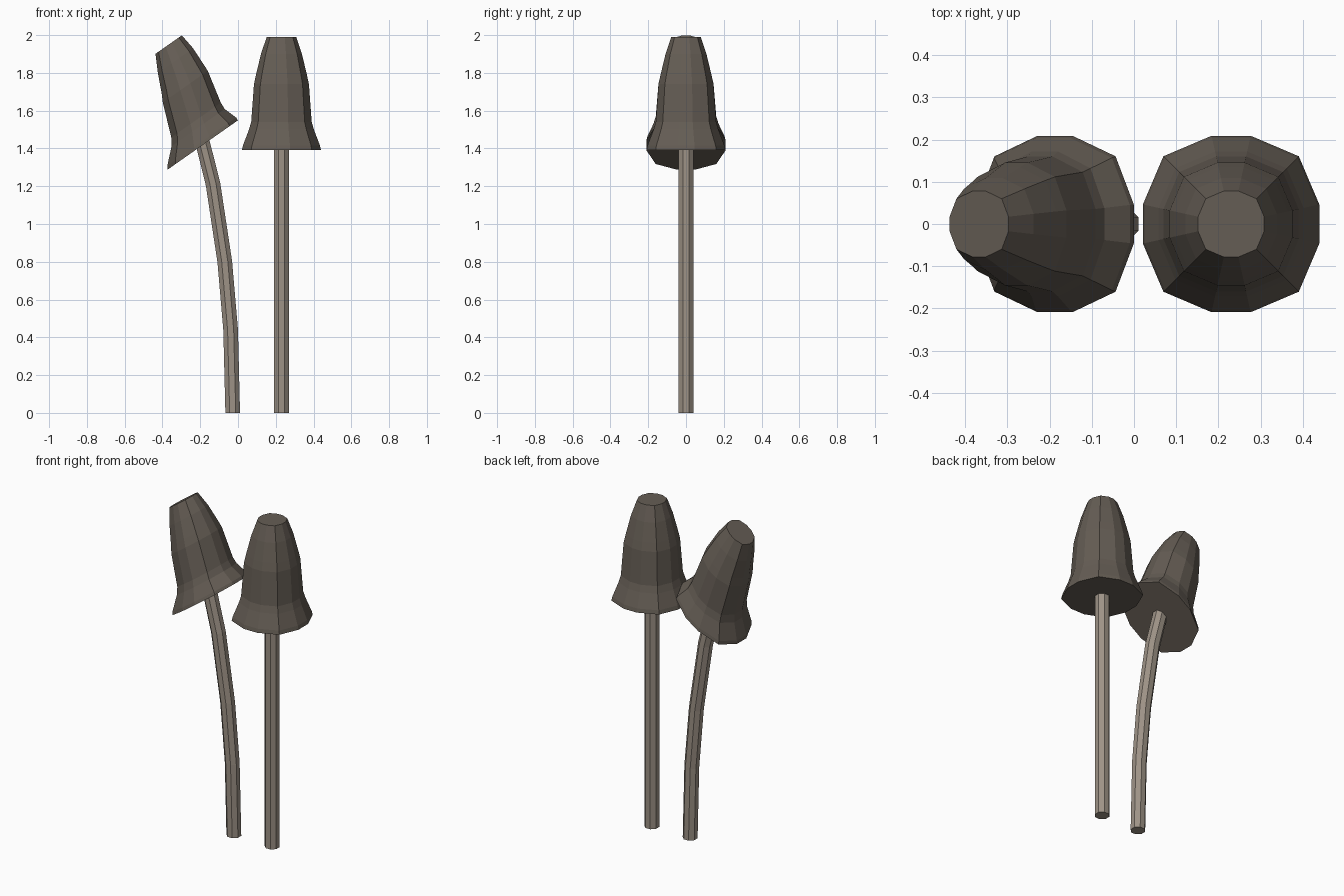
import bpy, bmesh
from math import cos, sin, radians
from mathutils import Vector

if "Cube" in bpy.data.objects:
    bpy.data.objects.remove(bpy.data.objects["Cube"])


def material(name, rgb):
    m = bpy.data.materials.new(name)
    m.diffuse_color = (*rgb, 1)
    m.use_nodes = True
    m.node_tree.nodes["Principled BSDF"].inputs["Base Color"].default_value = m.diffuse_color
    return m


CAP_MAT = material("cap_brown", (0.13, 0.11, 0.09))
STEM_MAT = material("stem_beige", (0.34, 0.29, 0.24))

# Cross-sections as (angle, radius factor): 12-sided cap, 8-sided stem
CAP_SECTION = [(q * 90 + a, f) for q in range(4)
               for a, f in ((12.5, 1.0), (45, 1.06), (77.5, 1.0))]
STEM_SECTION = [(22.5 + 45 * i, 1.0) for i in range(8)]


def loft(name, section, rings, mat):
    """Skin rings given as (x, z, radius, tilt in degrees, stretch along the tilt)."""
    bm = bmesh.new()
    loops = []
    for x, z, r, tilt, stretch in rings:
        t = radians(tilt)
        loop = []
        for a, f in section:
            u = r * f * stretch * cos(radians(a))
            v = r * f * sin(radians(a))
            loop.append(bm.verts.new(Vector((x + u * cos(t), v, z + u * sin(t)))))
        loops.append(loop)
    n = len(section)
    for lo, hi in zip(loops, loops[1:]):
        for i in range(n):
            j = (i + 1) % n
            bm.faces.new((lo[i], lo[j], hi[j], hi[i]))
    bm.faces.new(loops[0][::-1])
    bm.faces.new(loops[-1])
    me = bpy.data.meshes.new(name)
    bm.to_mesh(me)
    bm.free()
    me.materials.append(mat)
    ob = bpy.data.objects.new(name, me)
    bpy.context.collection.objects.link(ob)
    return ob


# Upright mushroom
X = 0.23
CAP_RADII = [0.214, 0.209, 0.176, 0.164, 0.149, 0.138, 0.111, 0.08]
CAP_Z = [1.392, 1.415, 1.50, 1.54, 1.74, 1.79, 1.90, 1.99]
loft("upright_cap", CAP_SECTION,
     [(X, z, r, 0, 1) for z, r in zip(CAP_Z, CAP_RADII)], CAP_MAT)
loft("upright_stem", STEM_SECTION,
     [(X, 0, 0.042, 0, 1), (X, 1.41, 0.042, 0, 1)], STEM_MAT)

# Leaning mushroom: cap rings keep one tilt while their centres follow a curve
LEAN = [(-0.187, 1.418), (-0.192, 1.436), (-0.211, 1.51), (-0.222, 1.55),
        (-0.279, 1.727), (-0.294, 1.77), (-0.331, 1.865), (-0.367, 1.95)]
STRETCH = [1.09, 1.09, 1.0, 1.0, 1.0, 1.0, 1.05, 1.09]
loft("leaning_cap", CAP_SECTION,
     [(x, z, r, 35, s) for (x, z), r, s in zip(LEAN, CAP_RADII, STRETCH)], CAP_MAT)
loft("leaning_stem", STEM_SECTION,
     [(-0.028, 0, 0.042, 0, 1), (-0.039, 0.44, 0.042, 3, 1), (-0.070, 0.80, 0.042, 7, 1),
      (-0.132, 1.21, 0.042, 13, 1), (-0.187, 1.43, 0.042, 25, 1)], STEM_MAT)
